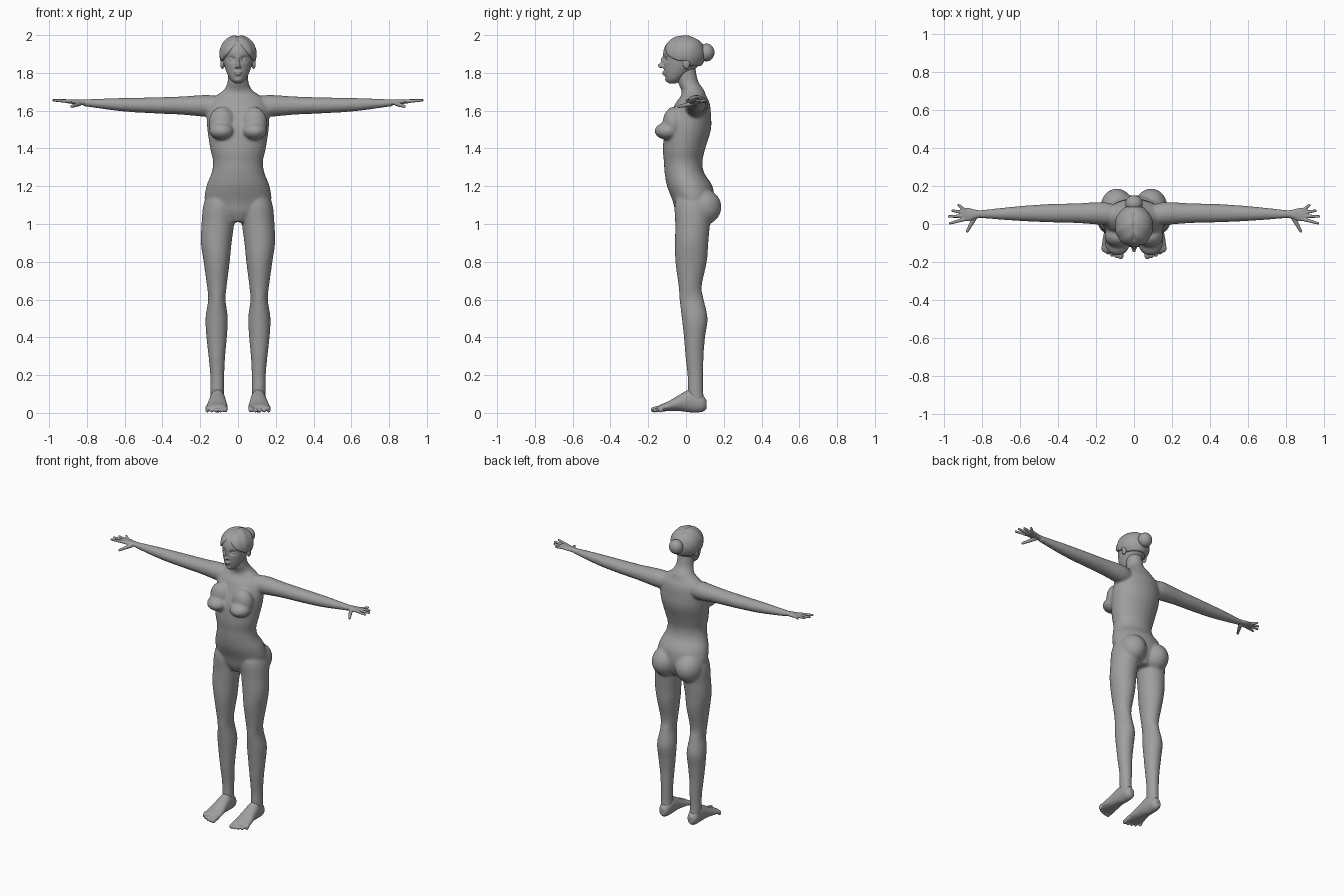
import bpy, bmesh, math
from mathutils import Matrix, Vector

cube = bpy.data.objects.get("Cube")
if cube:
    bpy.data.objects.remove(cube)

GREY = (0.35, 0.35, 0.35, 1)
mat = bpy.data.materials.new("plain grey")
mat.use_nodes = True
mat.diffuse_color = GREY
mat.node_tree.nodes["Principled BSDF"].inputs["Base Color"].default_value = GREY


def curve_rows(rows, steps):
    """Smoothly interpolate the section rows."""
    out = []
    for i in range(len(rows) - 1):
        a, b, c, d = (rows[max(i - 1, 0)], rows[i], rows[i + 1],
                      rows[min(i + 2, len(rows) - 1)])
        for k in range(steps):
            t = k / steps
            out.append([q + (r - p) * t / 2 + (p - 2.5 * q + 2 * r - s / 2) * t * t
                        + (1.5 * (q - r) + (s - p) / 2) * t ** 3
                        for p, q, r, s in zip(a, b, c, d)])
    return out + [list(rows[-1])]


def loft(bm, rows, axis, side=1, steps=5, count=40):
    """Skin ellipses; a row is position, two centres and two radii."""
    rings = []
    for t, a, b, ra, rb in curve_rows(rows, steps):
        ring = []
        for k in range(count):
            ang = math.tau * k / count
            p = [a + ra * math.cos(ang), b + rb * math.sin(ang)]
            p.insert("xyz".index(axis), t)
            ring.append(bm.verts.new((p[0] * side, p[1], p[2])))
        rings.append(ring)
    for low, high in zip(rings, rings[1:]):
        for k in range(count):
            j = (k + 1) % count
            bm.faces.new((low[k], low[j], high[j], high[k]))
    bm.faces.new(rings[0])
    bm.faces.new(rings[-1])
    return [v for ring in rings for v in ring]


def ball(bm, centre, radii, side=1, segments=32):
    x, y, z = centre
    place = Matrix.Translation((x * side, y, z)) @ Matrix.Diagonal(radii).to_4x4()
    return bmesh.ops.create_uvsphere(bm, u_segments=segments, v_segments=segments * 2 // 3,
                                     radius=1, matrix=place)["verts"]


def digit(bm, start, end, r1, r2, side):
    """Tapered capsule for a finger or toe."""
    p, q = Vector(start), Vector(end)
    p.x *= side
    q.x *= side
    turn = (q - p).to_track_quat("Z", "Y").to_matrix().to_4x4()
    bmesh.ops.create_cone(bm, cap_ends=True, segments=16, radius1=r1, radius2=r2,
                          depth=(q - p).length,
                          matrix=Matrix.Translation((p + q) / 2) @ turn)
    ball(bm, p, (r1, r1, r1), segments=16)
    ball(bm, q, (r2, r2, r2), segments=16)


def finish(name, bm, voxel=None, smooth=4):
    bmesh.ops.recalc_face_normals(bm, faces=bm.faces)
    for f in bm.faces:
        f.smooth = True
    mesh = bpy.data.meshes.new(name)
    bm.to_mesh(mesh)
    bm.free()
    mesh.materials.append(mat)
    obj = bpy.data.objects.new(name, mesh)
    bpy.context.collection.objects.link(obj)
    if voxel:
        blend = obj.modifiers.new("blend", "REMESH")
        blend.mode = "VOXEL"
        blend.voxel_size = voxel
        blend.use_smooth_shade = True
        relax = obj.modifiers.new("relax", "SMOOTH")
        relax.factor = 0.5
        relax.iterations = smooth
    return obj


TORSO = [(1.01, 0, .04, .06, .07), (1.06, 0, .04, .13, .095), (1.12, 0, .04, .175, .11),
         (1.2, 0, .02, .167, .12), (1.27, 0, -.008, .14, .105), (1.33, 0, -.015, .132, .102),
         (1.4, 0, -.01, .147, .112), (1.5, 0, .01, .162, .122), (1.58, 0, .025, .165, .107),
         (1.64, 0, .035, .152, .09), (1.68, 0, .04, .115, .066), (1.71, 0, .035, .075, .06),
         (1.75, 0, .012, .056, .055), (1.8, 0, .002, .052, .052), (1.84, 0, 0, .05, .05)]
LEG = [(.06, .11, .055, .035, .042), (.12, .11, .05, .036, .041), (.2, .11, .05, .037, .042),
       (.3, .112, .045, .044, .048), (.4, .113, .045, .054, .056), (.5, .113, .046, .059, .068),
       (.6, .112, .03, .046, .064), (.67, .112, .022, .052, .061), (.8, .113, .027, .069, .083),
       (.9, .115, .03, .081, .088), (1.0, .107, .035, .086, .092), (1.1, .1, .04, .083, .1),
       (1.18, .09, .04, .06, .08)]
ARM = [(.08, .045, 1.62, .05, .05), (.16, .055, 1.625, .06, .058), (.3, .057, 1.627, .052, .048),
       (.45, .057, 1.628, .048, .042), (.62, .055, 1.632, .038, .035),
       (.82, .052, 1.642, .02, .018)]

# Body: trunk, bust, seat, legs and arms blended into one skin
bm = bmesh.new()
loft(bm, TORSO, "z")
for s in (1, -1):
    loft(bm, LEG, "z", s)
    loft(bm, ARM, "x", s)
    ball(bm, (.087, -.098, 1.492), (.066, .068, .046), s)
    ball(bm, (.085, -.065, 1.535), (.07, .058, .085), s)
    ball(bm, (.09, .085, 1.09), (.087, .102, .097), s)
finish("body", bm, .008, 6)

# Hands
PALM = [(.79, .053, 1.641, .019, .017), (.83, .052, 1.645, .022, .015),
        (.87, .05, 1.647, .034, .012), (.905, .05, 1.65, .035, .01), (.915, .05, 1.65, .03, .007)]
FINGERS = [(.025, .97, .004), (.042, .976, .04), (.06, .957, .07), (.074, .925, .1)]
for s, label in ((1, "left"), (-1, "right")):
    bm = bmesh.new()
    loft(bm, PALM, "x", s)
    for base, tip_x, tip_y in FINGERS:
        digit(bm, (.895, base, 1.65), (tip_x, tip_y, 1.655), .01, .007, s)
    digit(bm, (.84, .035, 1.637), (.88, -.038, 1.622), .013, .008, s)
    finish(label + "_hand", bm, .003, 3)

# Feet with toes
FOOT = [(.108, .108, .045, .018, .025), (.085, .108, .05, .034, .045), (.03, .108, .064, .04, .062),
        (-.03, .109, .054, .047, .045), (-.09, .111, .036, .056, .027),
        (-.135, .112, .026, .057, .018), (-.15, .112, .022, .05, .012)]
for s, label in ((1, "left"), (-1, "right")):
    bm = bmesh.new()
    loft(bm, FOOT, "y", s)
    for k in range(5):
        x = .07 + .023 * k
        r = .016 if k == 0 else .0115
        digit(bm, (x, -.125, .027), (x, -.172 + .004 * k * k * .6, r + .001), r, r * .9, s)
    finish(label + "_foot", bm, .004, 3)

# Head: skull with hollowed eye sockets, then features
SKULL = [(1.745, 0, -.072, .018, .022), (1.765, 0, -.064, .04, .042), (1.8, 0, -.045, .059, .07),
         (1.84, 0, -.025, .073, .094), (1.88, 0, -.015, .081, .106), (1.92, 0, -.01, .085, .108),
         (1.96, 0, -.01, .075, .088), (1.985, 0, -.01, .04, .045)]
bm = bmesh.new()
for v in loft(bm, SKULL, "z", steps=10, count=96):
    if v.co.y < -.03:
        dx, dz = (abs(v.co.x) - .034) / .018, (v.co.z - 1.873) / .013
        v.co.y += .016 * math.exp(-dx * dx - dz * dz)
ball(bm, (0, -.128, 1.838), (.012, .022, .013))
ball(bm, (0, -.117, 1.858), (.009, .017, .032))
ball(bm, (0, -.112, 1.804), (.022, .014, .007))
ball(bm, (0, -.11, 1.793), (.018, .014, .007))
ball(bm, (0, -.094, 1.765), (.02, .017, .014))
for s in (1, -1):
    ball(bm, (.034, -.09, 1.872), (.015, .015, .01), s)
    ball(bm, (.01, -.118, 1.832), (.008, .012, .008), s)
    ball(bm, (.083, .002, 1.85), (.011, .019, .03), s)
finish("head", bm, .0035, 2)

# Hair: wavy cap with a centre parting; tucked inside the skull below the hairline
bm = bmesh.new()
middle = Vector((0, -.01, 1.9))
for v in ball(bm, middle, (.1, .114, .1), segments=96):
    x, y, z = abs(v.co.x), v.co.y, v.co.z
    line = 1.957 - 1.15 * x if y < 0 else 1.825
    cover = min(max((z - line) / .012, 0), 1)
    wave = .012 * math.sin(90 * y + 60 * x) - .06 * math.exp(-(x / .009) ** 2) * (y < .06)
    v.co = middle + (v.co - middle) * (.74 + cover * (.26 + wave))
finish("hair", bm)

# Bun
bm = bmesh.new()
ball(bm, (0, .108, 1.908), (.046, .043, .047))
finish("hair_bun", bm)
